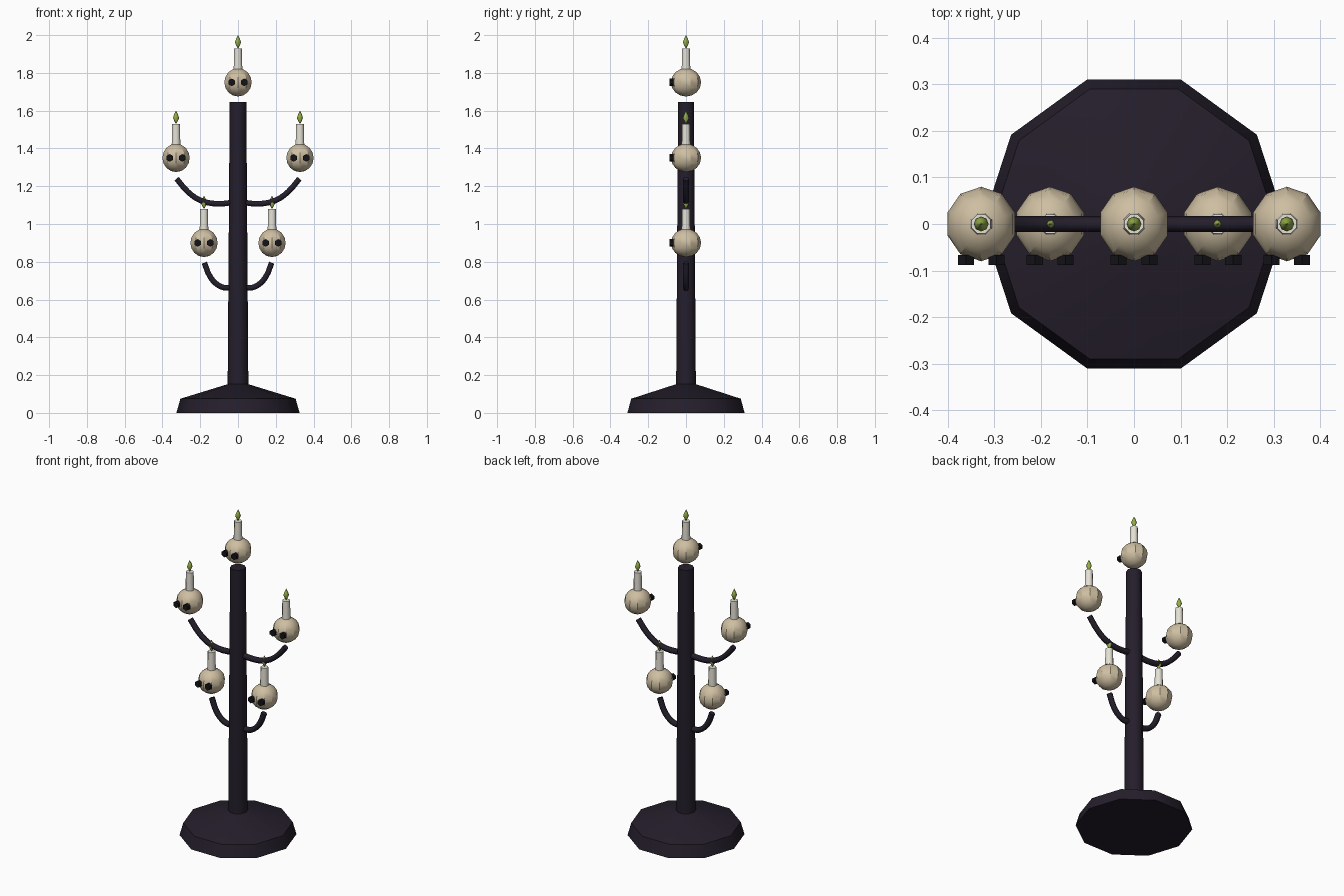
import bpy, bmesh
from math import sin, cos, pi
from mathutils import Matrix

if "Cube" in bpy.data.objects:
    bpy.data.objects.remove(bpy.data.objects["Cube"])


def material(name, rgb):
    m = bpy.data.materials.new(name)
    m.diffuse_color = (*rgb, 1)
    m.use_nodes = True
    m.node_tree.nodes["Principled BSDF"].inputs["Base Color"].default_value = m.diffuse_color
    return m


IRON = material("dark_iron", (0.018, 0.013, 0.024))
BONE = material("bone", (0.62, 0.52, 0.36))
WAX = material("wax", (0.78, 0.75, 0.66))
FLAME = material("green_flame", (0.30, 0.42, 0.06))
BLACK = material("socket_black", (0.006, 0.006, 0.009))


def finish(name, bm, mat, loc, angle=50):
    bmesh.ops.recalc_face_normals(bm, faces=bm.faces)
    me = bpy.data.meshes.new(name)
    bm.to_mesh(me)
    bm.free()
    me.materials.append(mat)
    ob = bpy.data.objects.new(name, me)
    ob.location = loc
    bpy.context.collection.objects.link(ob)
    bpy.ops.object.select_all(action='DESELECT')
    ob.select_set(True)
    bpy.context.view_layer.objects.active = ob
    bpy.ops.object.shade_smooth_by_angle(angle=angle * pi / 180)
    return ob


def lathe(name, profile, sides, mat, loc=(0, 0, 0), turn=0, rot=None, angle=50):
    """Closed solid of revolution from (radius, z) points."""
    bm = bmesh.new()
    rings = []
    for r, z in profile:
        rings.append([bm.verts.new((r * cos(turn + 2 * pi * i / sides),
                                    r * sin(turn + 2 * pi * i / sides), z))
                      for i in range(sides)])
    for a, b in zip(rings, rings[1:]):
        for i in range(sides):
            j = (i + 1) % sides
            bm.faces.new((a[i], a[j], b[j], b[i]))
    bm.faces.new(rings[0])
    bm.faces.new(rings[-1])
    bmesh.ops.remove_doubles(bm, verts=bm.verts, dist=1e-5)
    if rot:
        bm.transform(rot)
    return finish(name, bm, mat, loc, angle)


def skull_candle(tag, x, z):
    # faceted skull
    bm = bmesh.new()
    bmesh.ops.create_uvsphere(bm, u_segments=10, v_segments=8, radius=1)
    bm.transform(Matrix.Diagonal((0.076, 0.08, 0.075, 1)))
    finish("skull_" + tag, bm, BONE, (x, 0, z), 30)
    # hexagonal eye sockets facing the front
    for side, s in (("left", -1), ("right", 1)):
        lathe(f"eye_{side}_{tag}", [(0.02, 0.067), (0.02, 0.088)], 6, BLACK,
              (x + s * 0.033, 0, z), turn=pi / 2, rot=Matrix.Rotation(pi / 2, 4, 'X'))
    # candle and flame
    lathe("candle_" + tag, [(0.025, 0.06), (0.022, 0.18)], 8, WAX, (x, 0, z), turn=pi / 8)
    lathe("flame_" + tag, [(0.003, 0.183), (0.016, 0.21), (0.011, 0.228), (0.0005, 0.25)],
          8, FLAME, (x, 0, z))


def arm(name, pts, s):
    cu = bpy.data.curves.new(name, 'CURVE')
    cu.dimensions = '3D'
    cu.bevel_depth = 0.017
    cu.bevel_resolution = 1
    cu.use_fill_caps = True
    cu.resolution_u = 3
    sp = cu.splines.new('BEZIER')
    sp.bezier_points.add(len(pts) - 1)
    for bp, (x, z) in zip(sp.bezier_points, pts):
        bp.co = (s * x, 0, z)
        bp.handle_left_type = bp.handle_right_type = 'AUTO'
    cu.materials.append(IRON)
    bpy.context.collection.objects.link(bpy.data.objects.new(name, cu))


# stand
lathe("base", [(0.326, 0), (0.305, 0.075), (0.055, 0.152)], 10, IRON)
lathe("shaft", [(0.055, 0.12), (0.044, 1.645)], 10, IRON)

# arms and the skull candles over them
UPPER = [(0.0, 1.12), (0.10, 1.107), (0.196, 1.124), (0.265, 1.17), (0.325, 1.24)]
LOWER = [(0.0, 0.68), (0.06, 0.662), (0.106, 0.677), (0.148, 0.722), (0.178, 0.795)]
for side, s in (("left", -1), ("right", 1)):
    arm("upper_arm_" + side, UPPER, s)
    arm("lower_arm_" + side, LOWER, s)
    skull_candle("upper_" + side, s * 0.328, 1.35)
    skull_candle("lower_" + side, s * 0.18, 0.90)
skull_candle("top", 0, 1.75)
